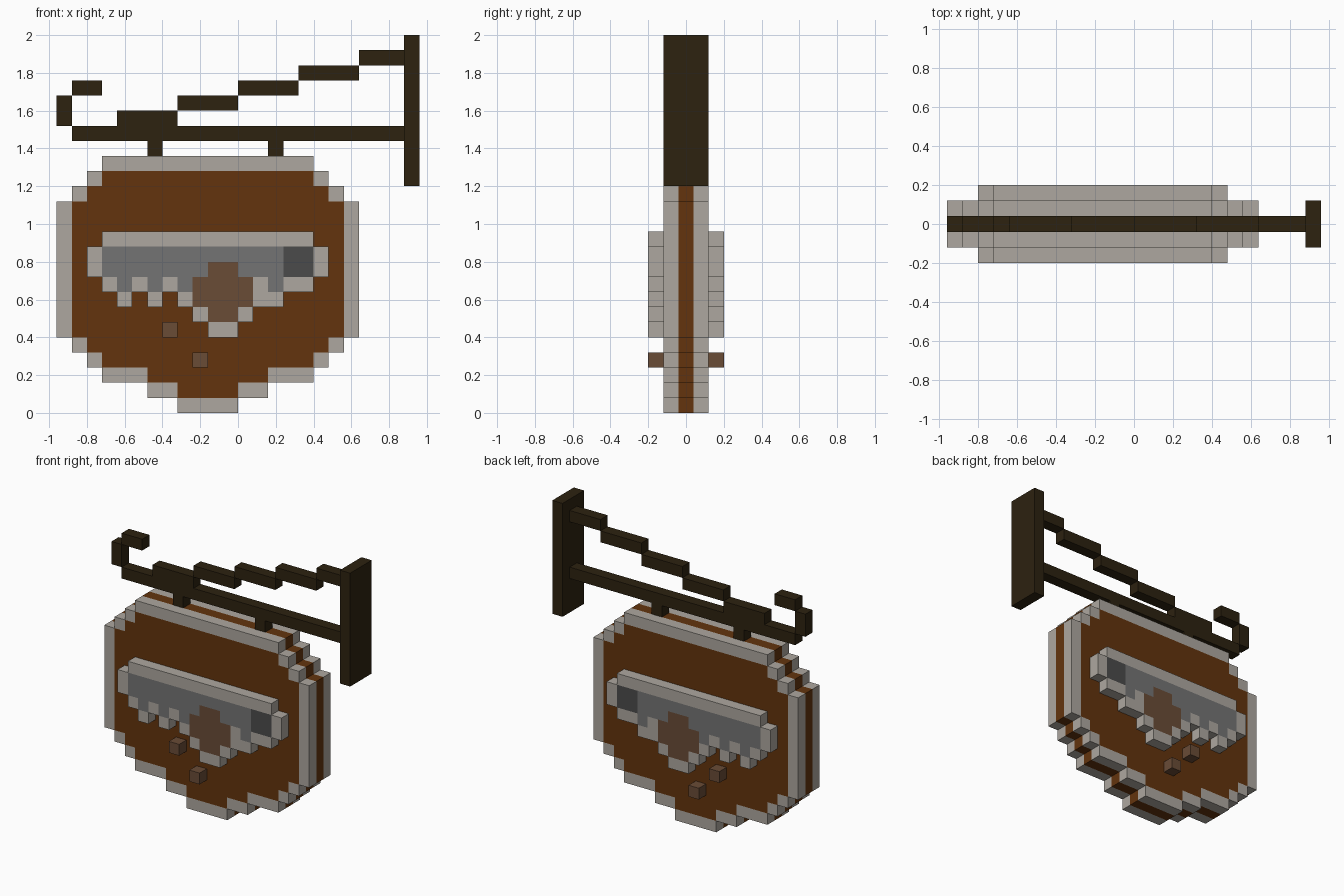
import bpy
import bmesh

U = 0.08  # one block of the grid


def material(name, rgb):
    m = bpy.data.materials.new(name)
    m.use_nodes = True
    m.diffuse_color = (*rgb, 1)
    bsdf = m.node_tree.nodes["Principled BSDF"]
    bsdf.inputs["Base Color"].default_value = (*rgb, 1)
    bsdf.inputs["Roughness"].default_value = 0.9
    return m


MATS = {
    "B": material("sign_brown", (0.125, 0.034, 0.004)),
    "L": material("pale_stone", (0.42, 0.39, 0.35)),
    "K": material("dark_wood", (0.026, 0.016, 0.005)),
    "G": material("mid_grey", (0.174, 0.174, 0.174)),
    "D": material("dark_grey", (0.07, 0.07, 0.07)),
    "N": material("soft_brown", (0.144, 0.072, 0.037)),
}


def finish(name, bm, keys):
    bmesh.ops.remove_doubles(bm, verts=bm.verts, dist=0.0001)
    bmesh.ops.recalc_face_normals(bm, faces=bm.faces)
    mesh = bpy.data.meshes.new(name)
    bm.to_mesh(mesh)
    bm.free()
    for k in keys:
        mesh.materials.append(MATS[k])
    obj = bpy.data.objects.new(name, mesh)
    bpy.context.collection.objects.link(obj)
    return obj


def box(name, key, x, z, y):
    """Box from (min, max) ranges."""
    bm = bmesh.new()
    bmesh.ops.create_cube(bm, size=1)
    for v in bm.verts:
        v.co = [r[0] if c < 0 else r[1] for c, r in zip(v.co, (x, y, z))]
    return finish(name, bm, [key])


def relief(name, rows, left, top, y0, y1):
    """Plate of square blocks, one letter per block, rows from the top down."""
    keys = sorted(set("".join(rows)) - {"."})
    cells = {(c, -r): k for r, row in enumerate(rows)
             for c, k in enumerate(row) if k != "."}
    bm = bmesh.new()

    def face(points, k):
        f = bm.faces.new([bm.verts.new(p) for p in points])
        f.material_index = keys.index(k)

    for (c, r), k in cells.items():
        xa, xb = left + c * U, left + (c + 1) * U
        za, zb = top + (r - 1) * U, top + r * U
        ring = [(xa, za), (xb, za), (xb, zb), (xa, zb)]
        for y in (y0, y1):
            face([(x, y, z) for x, z in ring], k)
        # side walls only where the neighbouring block is empty
        for i, (dc, dr) in enumerate([(0, -1), (1, 0), (0, 1), (-1, 0)]):
            if (c + dc, r + dr) not in cells:
                (ax, az), (bx, bz) = ring[i], ring[(i + 1) % 4]
                face([(ax, y0, az), (bx, y0, bz), (bx, y1, bz), (ax, y1, az)], k)
    return finish(name, bm, keys)


cube = bpy.data.objects.get("Cube")
if cube:
    bpy.data.objects.remove(cube, do_unlink=True)

# Round sign: left half of the outline, mirrored
half = (["...LLLLLLL", "..LBBBBBBB", ".LBBBBBBBB"]
        + ["LBBBBBBBBB"] * 9
        + [".LBBBBBBBB", "..LBBBBBBB", "...LLLBBBB", "......LLBB", "........LL"])
disc = [h + h[::-1] for h in half]
core = [row.replace("L", "B") for row in disc]

# Raised emblem on each face
emblem = [
    ".LLLLLLLLLLLLLL.",
    "LGGGGGGGGGGGGDDL",
    "LGGGGGGGNNGGGDDL",
    ".LGLGLGNNNNLGLL.",
    "..L.L.LNNNNLL...",
    ".......LNNL.....",
    "........LL......",
]

relief("sign_core", core, -0.96, 1.36, -0.04, 0.04)
for side, s in (("front", -1), ("back", 1)):
    relief(side + "_sign_panel", disc, -0.96, 1.36, *sorted((s * 0.04, s * 0.12)))
    proud = sorted((s * 0.12, s * 0.20))
    relief(side + "_emblem", emblem, -0.80, 0.96, *proud)
    for i, (x, z) in enumerate([(-0.40, 0.40), (-0.24, 0.24)]):
        box(f"{side}_crumb_{i + 1}", "N", (x, x + U), (z, z + U), proud)

# Wall bracket
thin = (-0.04, 0.04)
box("wall_plate", "K", (0.88, 0.96), (1.2, 2.0), (-0.12, 0.12))
box("hanging_beam", "K", (-0.88, 0.88), (1.44, 1.52), thin)
for i, x in enumerate((-0.48, 0.16)):
    box(f"hanger_{i + 1}", "K", (x, x + U), (1.36, 1.44), thin)
box("curl_upright", "K", (-0.96, -0.88), (1.52, 1.68), thin)
box("curl_tip", "K", (-0.88, -0.72), (1.68, 1.76), thin)

# Stepped brace rising to the wall plate
for i in range(5):
    x, z = -0.64 + 0.32 * i, 1.52 + U * i
    box(f"brace_step_{i + 1}", "K", (x, min(x + 0.32, 0.88)), (z, z + U), thin)
